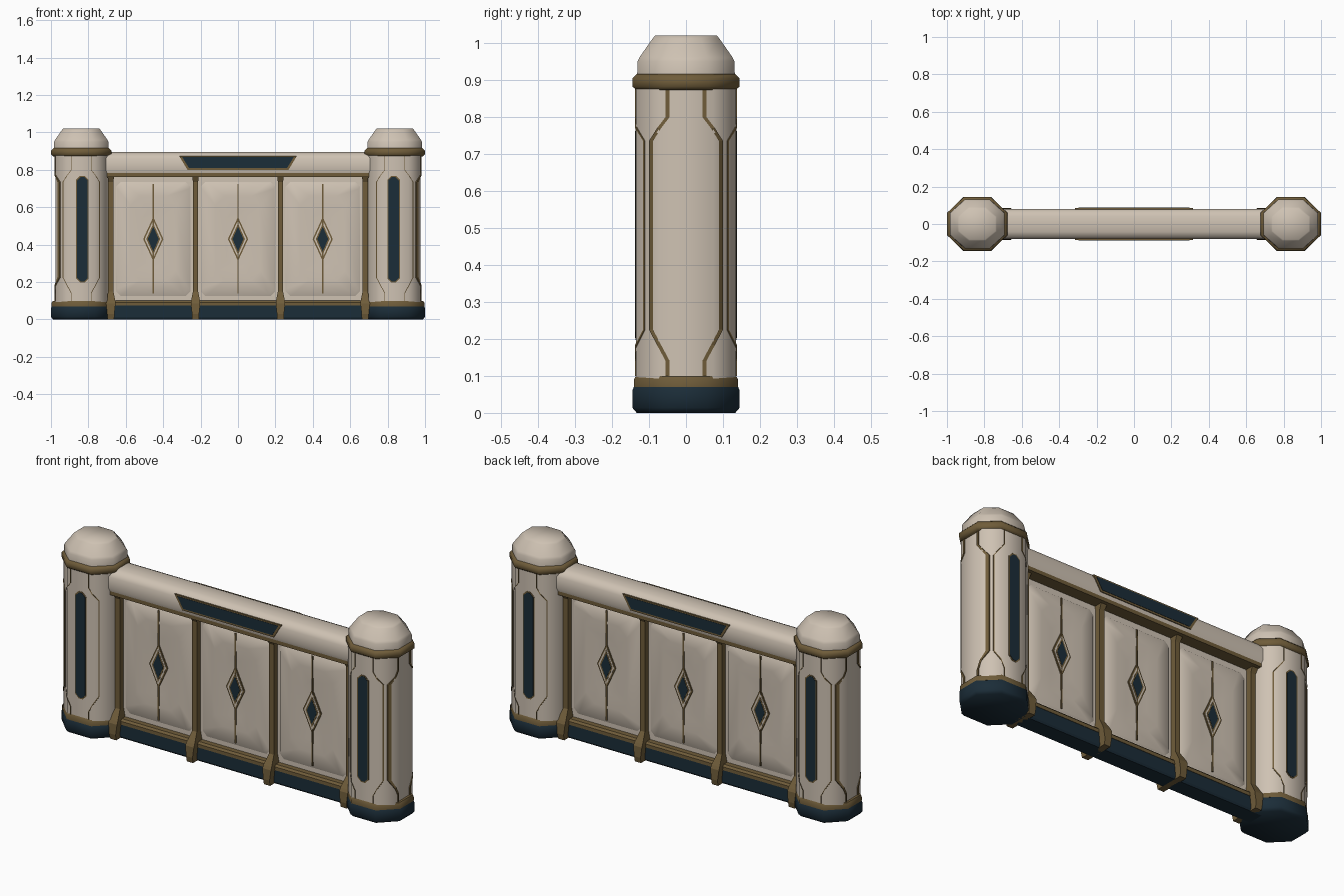
import bpy, bmesh, math

if "Cube" in bpy.data.objects:
    bpy.data.objects.remove(bpy.data.objects["Cube"])


def material(name, r, g, b):
    m = bpy.data.materials.new(name)
    m.diffuse_color = (r, g, b, 1)
    m.use_nodes = True
    m.node_tree.nodes["Principled BSDF"].inputs["Base Color"].default_value = m.diffuse_color
    return m


CREAM = material("cream", 0.62, 0.54, 0.45)
GOLD = material("dark gold", 0.16, 0.108, 0.042)
NAVY = material("navy", 0.011, 0.026, 0.040)


def finish(name, bm, mat, angle):
    bmesh.ops.recalc_face_normals(bm, faces=bm.faces)
    me = bpy.data.meshes.new(name)
    bm.to_mesh(me)
    bm.free()
    me.materials.append(mat)
    ob = bpy.data.objects.new(name, me)
    bpy.context.collection.objects.link(ob)
    if angle:
        bpy.ops.object.select_all(action='DESELECT')
        ob.select_set(True)
        bpy.context.view_layer.objects.active = ob
        bpy.ops.object.shade_smooth_by_angle(angle=math.radians(angle))
    return ob


def loft(name, rings, mat, angle=0):
    """Skin a list of equal-length point rings and cap both ends."""
    bm = bmesh.new()
    vr = [[bm.verts.new(p) for p in ring] for ring in rings]
    n = len(vr[0])
    for a, b in zip(vr, vr[1:]):
        for i in range(n):
            j = (i + 1) % n
            bm.faces.new((a[i], a[j], b[j], b[i]))
    bm.faces.new(vr[0])
    bm.faces.new(vr[-1])
    return finish(name, bm, mat, angle)


def octagon(x, z, hx, hy, cx, cy):
    return [(x + u, v, z) for u, v in ((hx, -cy), (hx, cy), (cx, hy), (-cx, hy),
                                       (-hx, cy), (-hx, -cy), (-cx, -hy), (cx, -hy))]


def rect(x, z, hx, hy):
    return [(x - hx, -hy, z), (x + hx, -hy, z), (x + hx, hy, z), (x - hx, hy, z)]


def plate(name, pts, mat, put, d0, d1):
    """Flat prism: outline pts placed by put(u, v, depth)."""
    loft(name, [[put(u, v, d) for u, v in pts] for d in (d0, d1)], mat)


def diamond(w, h):
    return [(-w, 0.43), (0, 0.43 - h), (w, 0.43), (0, 0.43 + h)]


def slot(w, z0, z1, k):
    return [(-w, z0 + k), (-w + k, z0), (w - k, z0), (w, z0 + k),
            (w, z1 - k), (w - k, z1), (-w + k, z1), (-w, z1 - k)]


SHAFT_C = 0.074   # half width of a flat shaft face


def edge_strip(name, side, w, h, put):
    """Gold line draped over the shaft face and its chamfer."""
    path = [(0.055, 0.10), (0.055, 0.14), (0.078, 0.183), (0.1, 0.225), (0.1, 0.735),
            (0.078, 0.77), (0.055, 0.80), (0.055, 0.875)]
    rings = []
    for u, z in path:
        ring = []
        for a, d in ((u, -0.004), (u, 0.004), (u - w, 0.004), (u - w, -0.004)):
            ring.append(put(side * a, z, h + d - max(0, a - SHAFT_C)))
        rings.append(ring)
    loft(name, rings, GOLD)


# End posts
for sx, side in ((-1, "left"), (1, "right")):
    px = sx * 0.838
    loft(side + "_post_base", [octagon(px, z, 0.162 - d, 0.145 - d, 0.074 - d / 2, 0.057 - d / 2)
         for z, d in ((0, 0.012), (0.014, 0), (0.06, 0), (0.075, 0.006))], NAVY, 50)
    loft(side + "_post_base_trim", [octagon(px, z, 0.158 - d, 0.141 - d, 0.072, 0.057)
         for z, d in ((0.07, 0), (0.09, 0), (0.1, 0.006))], GOLD, 50)
    loft(side + "_post_shaft", [octagon(px, z, h + 0.004, h, SHAFT_C, SHAFT_C)
         for z, h in ((0.09, 0.135), (0.885, 0.135))], CREAM, 50)
    loft(side + "_post_collar", [octagon(px, z, 0.161 - d, 0.145 - d, 0.072, 0.06)
         for z, d in ((0.872, 0.012), (0.882, 0), (0.904, 0), (0.916, 0.012))], GOLD, 50)
    loft(side + "_post_cap", [octagon(px, z, r + 0.014, r, r * 0.5, r * 0.45)
         for z, r in ((0.91, 0.132), (0.95, 0.131), (0.962, 0.125), (1.012, 0.09), (1.02, 0.083))], CREAM, 60)

    # Gold edging on the outer face
    for e in (-1, 1):
        edge_strip(side + "_post_outer_trim", e, 0.011, 0.139,
                   lambda u, v, d: (px + sx * d, u, v))
    # Narrow navy windows and fine edging, front and back
    for sy in (-1, 1):
        put = lambda u, v, d: (px + u, sy * d, v)
        for e in (-1, 1):
            edge_strip(side + "_post_face_trim", e, 0.004, 0.134, put)
        win = lambda u, v, d: (sx * 0.832 + u, sy * d, v)
        plate(side + "_window_frame", slot(0.034, 0.197, 0.768, 0.022), GOLD, win, 0.132, 0.1365)
        plate(side + "_window", slot(0.028, 0.203, 0.762, 0.019), NAVY, win, 0.133, 0.138)

# Top rail with rounded top, and the trim under it
half = [(0.076, 0.783), (0.081, 0.80), (0.081, 0.86), (0.068, 0.882), (0.042, 0.895)]
prof = half + [(-y, z) for y, z in reversed(half)]
loft("top_rail", [[(x, y, z) for y, z in prof] for x in (-0.75, 0.75)], CREAM, 50)
loft("top_rail_trim", [rect(0, z, 0.71, 0.076) for z in (0.763, 0.786)], GOLD)

# Bottom rail
loft("bottom_rail", [rect(0, z, 0.73, h) for z, h in ((0, 0.042), (0.01, 0.048), (0.076, 0.048))], NAVY)
loft("bottom_rail_trim", [rect(0, z, 0.72, h) for z, h in ((0.074, 0.05), (0.092, 0.05), (0.102, 0.04))], GOLD)

# Panel wall
loft("panel_wall", [rect(0, z, 0.72, 0.012) for z in (0.09, 0.775)], CREAM)

# Gold dividers with flared feet
for x in (-0.68, -0.227, 0.227, 0.68):
    loft("divider", [rect(x, z, hx, hy) for z, hx, hy in (
        (0, 0.018, 0.08), (0.03, 0.019, 0.086), (0.085, 0.025, 0.083), (0.10, 0.024, 0.075),
        (0.15, 0.014, 0.042), (0.735, 0.014, 0.042), (0.77, 0.018, 0.06))], GOLD)

for sy in (-1, 1):
    # Padded panels, with seam and layered diamond
    for x in (-0.453, 0, 0.453):
        put = lambda u, v, d: (x + u, sy * d, v)
        rings = [[put(u, v, d) for u, v in slot(w, z0, z1, k)]
                 for w, z0, z1, k, d in ((0.203, 0.12, 0.74, 0.02, 0.008), (0.192, 0.135, 0.728, 0.03, 0.018),
                                         (0.12, 0.21, 0.66, 0.05, 0.022), (0.06, 0.28, 0.58, 0.04, 0.018))]
        loft("padded_panel", rings, CREAM, 50)
        plate("panel_seam", [(-0.004, 0.14), (0.004, 0.14), (0.004, 0.725), (-0.004, 0.725)],
              GOLD, put, 0.016, 0.0245)
        for i, (w, h, m, n) in enumerate(((0.054, 0.118, GOLD, "diamond_rim"),
                                          (0.046, 0.101, CREAM, "diamond_border"),
                                          (0.037, 0.083, GOLD, "diamond_inner_rim"),
                                          (0.029, 0.066, NAVY, "diamond_centre"))):
            plate(n, diamond(w, h), m, put, 0.017, 0.0235 + 0.001 * i)
    # Tapered plaque on the top rail
    flat = lambda u, v, d: (u, sy * d, v)
    plate("plaque_frame", [(-0.27, 0.80), (0.27, 0.80), (0.315, 0.875), (-0.315, 0.875)],
          GOLD, flat, 0.077, 0.0855)
    plate("plaque", [(-0.262, 0.81), (0.262, 0.81), (0.298, 0.868), (-0.298, 0.868)],
          NAVY, flat, 0.079, 0.087)
